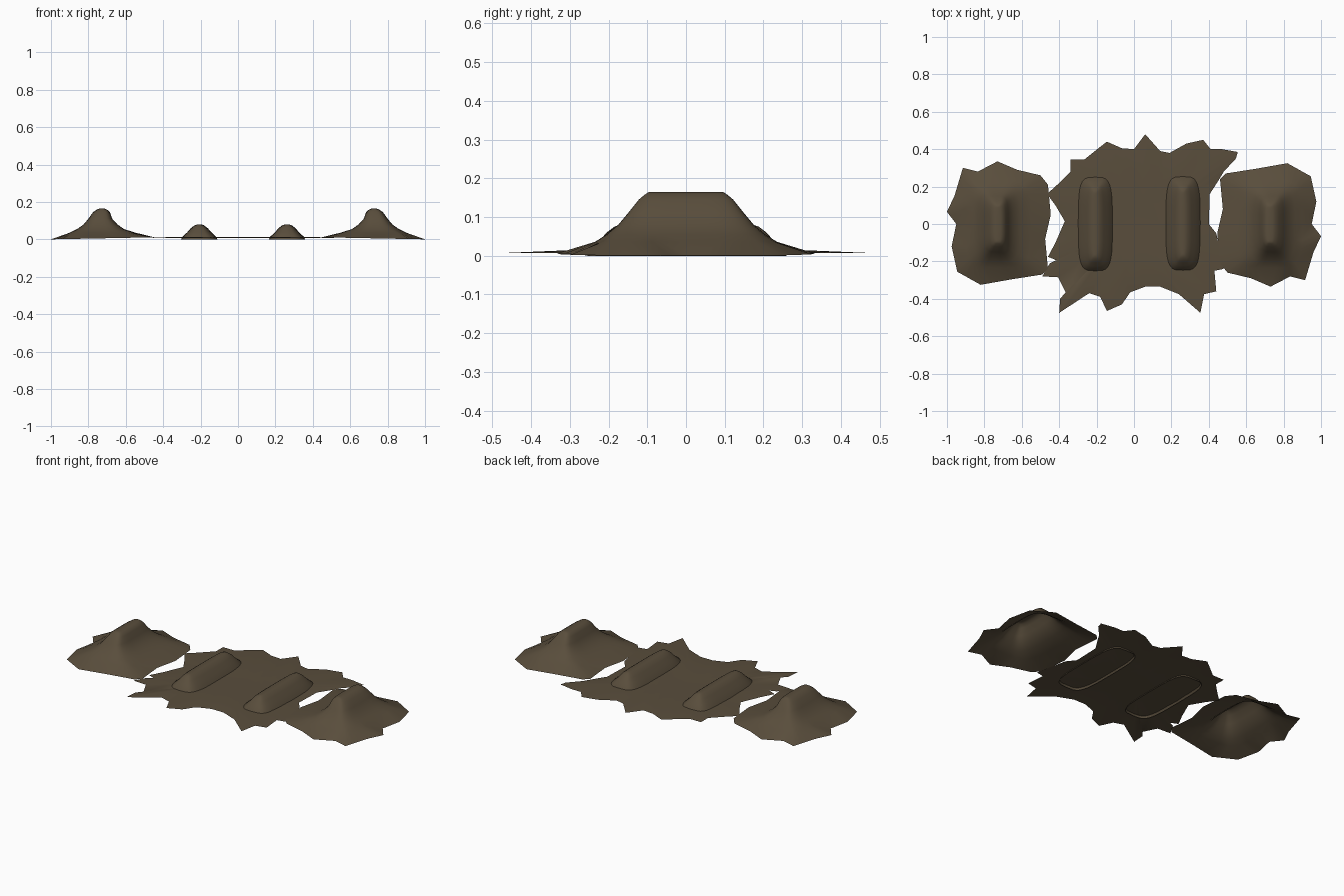
import bpy, bmesh, math

if "Cube" in bpy.data.objects:
    bpy.data.objects.remove(bpy.data.objects["Cube"])

soil = bpy.data.materials.new("brown soil")
soil.diffuse_color = (0.10, 0.075, 0.045, 1)
soil.use_nodes = True
soil.node_tree.nodes["Principled BSDF"].inputs["Base Color"].default_value = soil.diffuse_color


def make_shell(name, rings, cap=True):
    """Open-bottomed shell lofted through rings of equal length, outside first."""
    bm = bmesh.new()
    loops = [[bm.verts.new(p) for p in ring] for ring in rings]
    n = len(loops[0])
    for a, b in zip(loops, loops[1:]):
        for i in range(n):
            j = (i + 1) % n
            bm.faces.new((a[i], a[j], b[j], b[i]))
    if cap:
        bm.faces.new(loops[-1])
    bmesh.ops.triangulate(bm, faces=[f for f in bm.faces if len(f.verts) > 4])
    bmesh.ops.recalc_face_normals(bm, faces=bm.faces)
    bm.normal_update()
    if sum(f.normal.z * f.calc_area() for f in bm.faces) < 0:
        bmesh.ops.reverse_faces(bm, faces=bm.faces)
    me = bpy.data.meshes.new(name)
    bm.to_mesh(me)
    bm.free()
    me.materials.append(soil)
    ob = bpy.data.objects.new(name, me)
    bpy.context.collection.objects.link(ob)
    bpy.context.view_layer.objects.active = ob
    ob.select_set(True)
    bpy.ops.object.shade_smooth_by_angle(angle=math.radians(40))
    ob.select_set(False)
    return ob


def subdivide(pts, k):
    return [(a[0] + (b[0] - a[0]) * i / k, a[1] + (b[1] - a[1]) * i / k)
            for a, b in zip(pts, pts[1:] + pts[:1]) for i in range(k)]


def box_ring(angles, x0, x1, hy, z, p=0.5):
    """Rounded rectangle sampled at the given angles."""
    cx, rx = (x0 + x1) / 2, (x1 - x0) / 2
    f = lambda v: math.copysign(abs(v) ** p, v)
    return [(cx + rx * f(math.cos(t)), hy * f(math.sin(t)), z) for t in angles]


# Large end mounds: ragged skirt rising to a short crest
skirt = [(.82, .325), (.945, .255), (.975, .12), (.95, .0), (1.0, -.065), (.96, -.15),
         (.915, -.30), (.835, -.28), (.73, -.335), (.625, -.29), (.50, -.26), (.46, -.21),
         (.445, -.05), (.475, .08), (.46, .24), (.49, .27), (.65, .295)]
levels = [(.55, .90, .235, .036), (.61, .86, .205, .055), (.645, .825, .175, .08),
          (.672, .80, .15, .11), (.685, .775, .122, .145), (.70, .755, .105, .159),
          (.712, .742, .097, .164)]
edge = subdivide(skirt, 3)
angles = [math.atan2(y / .31, (x - .72) / .27) for x, y in edge]
base = [(x, y, max(0, .01 - .02 * max(0, x - .5))) for x, y in edge]
rings = [base] + [box_ring(angles, *lv) for lv in levels]
make_shell("right_mound", rings)
make_shell("left_mound", [[(-x, -y, z) for x, y, z in r] for r in rings])

# Small long ridges on the flat ground
around = [2 * math.pi * i / 32 for i in range(32)]
ridge = [(-.097, .097, .255, 0), (-.09, .09, .25, .014), (-.065, .065, .225, .037),
         (-.045, .045, .205, .06), (-.025, .025, .185, .075), (-.01, .01, .17, .08)]
for name, cx, cy in (("left_ridge", -.207, 0), ("right_ridge", .262, .003)):
    make_shell(name, [[(x + cx, y + cy, z) for x, y, z in box_ring(around, *lv)]
                      for lv in ridge])

# Flat ground patch with a jagged edge
outline = [(.06, .48), (.14, .39), (.19, .38), (.28, .43), (.37, .45), (.41, .40), (.47, .40),
           (.555, .385), (.545, .35), (.48, .28), (.45, .23), (.405, .16), (.40, 0), (.44, -.05),
           (.48, -.24), (.43, -.25), (.44, -.36), (.375, -.375), (.355, -.475), (.24, -.375),
           (.14, -.335), (.06, -.335), (-.02, -.365), (-.065, -.43), (-.145, -.465),
           (-.18, -.39), (-.24, -.37), (-.40, -.475), (-.395, -.40), (-.365, -.365),
           (-.405, -.285), (-.49, -.28), (-.45, -.21), (-.40, -.20), (-.46, -.175),
           (-.42, -.10), (-.37, .015), (-.42, .10), (-.465, .16), (-.41, .21), (-.34, .28),
           (-.34, .345), (-.265, .345), (-.19, .405), (-.145, .44), (-.065, .405), (0, .40)]
ground = [[(x * s, y * s, z) for x, y in outline]
          for s, z in ((1, .007), (.7, .013), (.35, .011))]
make_shell("ground_patch", ground)
